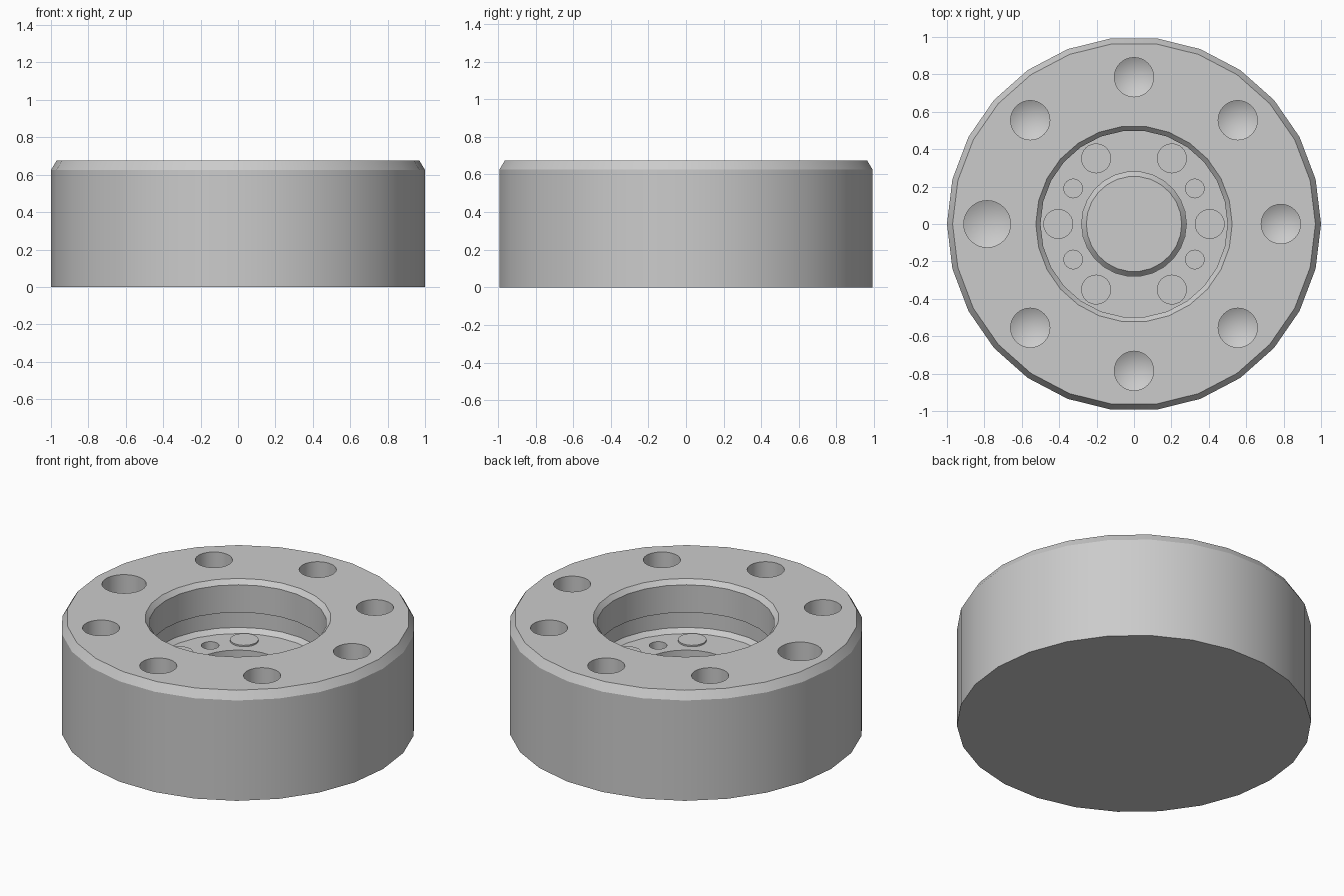
import bpy, bmesh, math
from mathutils import Matrix

cube = bpy.data.objects.get("Cube")
if cube:
    bpy.data.objects.remove(cube, do_unlink=True)

# One plain grey for the whole part
grey = bpy.data.materials.new("light grey")
grey.use_nodes = True
grey.diffuse_color = (0.6, 0.6, 0.6, 1)
grey.node_tree.nodes["Principled BSDF"].inputs["Base Color"].default_value = (0.6, 0.6, 0.6, 1)


def lathe(name, profile, sides, places=((0, 0),)):
    """Revolve an (r, z) profile about z, once at each (x, y) place."""
    bm = bmesh.new()
    for x, y in places:
        part = bmesh.new()
        verts = [part.verts.new((r, 0, z)) for r, z in profile]
        edges = [part.edges.new(pair) for pair in zip(verts, verts[1:])]
        bmesh.ops.spin(part, geom=verts + edges, cent=(0, 0, 0), axis=(0, 0, 1),
                       angle=2 * math.pi, steps=sides, use_merge=False)
        bmesh.ops.remove_doubles(part, verts=part.verts, dist=1e-4)
        bmesh.ops.transform(part, matrix=Matrix.Translation((x, y, 0)), verts=part.verts)
        bmesh.ops.recalc_face_normals(part, faces=part.faces)
        temp = bpy.data.meshes.new("temp")
        part.to_mesh(temp)
        part.free()
        bm.from_mesh(temp)
        bpy.data.meshes.remove(temp)
    mesh = bpy.data.meshes.new(name)
    bm.to_mesh(mesh)
    bm.free()
    mesh.materials.append(grey)
    obj = bpy.data.objects.new(name, mesh)
    bpy.context.collection.objects.link(obj)
    return obj


def activate(obj):
    bpy.ops.object.select_all(action='DESELECT')
    obj.select_set(True)
    bpy.context.view_layer.objects.active = obj


def polar(radius, degrees):
    a = math.radians(degrees)
    return radius * math.cos(a), radius * math.sin(a)


def cut(target, cutter):
    """Subtract the cutter and discard it."""
    cutter.hide_render = True
    activate(target)
    mod = target.modifiers.new("holes", 'BOOLEAN')
    mod.operation = 'DIFFERENCE'
    mod.solver = 'EXACT'
    mod.object = cutter
    bpy.ops.object.modifier_apply(modifier=mod.name)
    bpy.data.objects.remove(cutter, do_unlink=True)


TOP, FLOOR = 0.675, 0.343

# Body: chamfered outside, stepped pocket with an undercut, central recess with a low plug
body = lathe("hub_body", [
    (0, 0), (1.0, 0), (1.0, 0.625), (0.97, TOP),
    (0.525, TOP), (0.5, 0.647), (0.5, 0.475), (0.525, 0.475),
    (0.525, 0.37), (0.5, FLOOR),
    (0.28, FLOOR), (0.28, 0.2), (0.255, 0.228), (0, 0.228)], 26)


# Drilled rim holes with conical ends, one of them wider
def drill(r):
    return [(0, 0.33), (r, 0.39), (r, TOP + 0.05), (0, TOP + 0.05)]


cut(body, lathe("rim_hole_cutter", drill(0.105), 32,
                [polar(0.785, k * 45) for k in range(8) if k != 4]))
cut(body, lathe("wide_hole_cutter", drill(0.125), 32, [polar(0.785, 180)]))

# Small flat-bottomed holes in the pocket floor
cut(body, lathe("floor_hole_cutter", [(0, 0.24), (0.05, 0.24), (0.05, 0.4), (0, 0.4)], 24,
                [(sx * 0.325, sy * 0.19) for sx in (-1, 1) for sy in (-1, 1)]))

# Thin round pads on the pocket floor
pads = lathe("floor_pads", [(0, FLOOR - 0.005), (0.08, FLOOR - 0.005),
                            (0.08, FLOOR + 0.009), (0, FLOOR + 0.009)], 24,
             [polar(0.405, k * 60) for k in range(6)])

for obj in (body, pads):
    activate(obj)
    bpy.ops.object.shade_smooth_by_angle(angle=math.radians(25))
